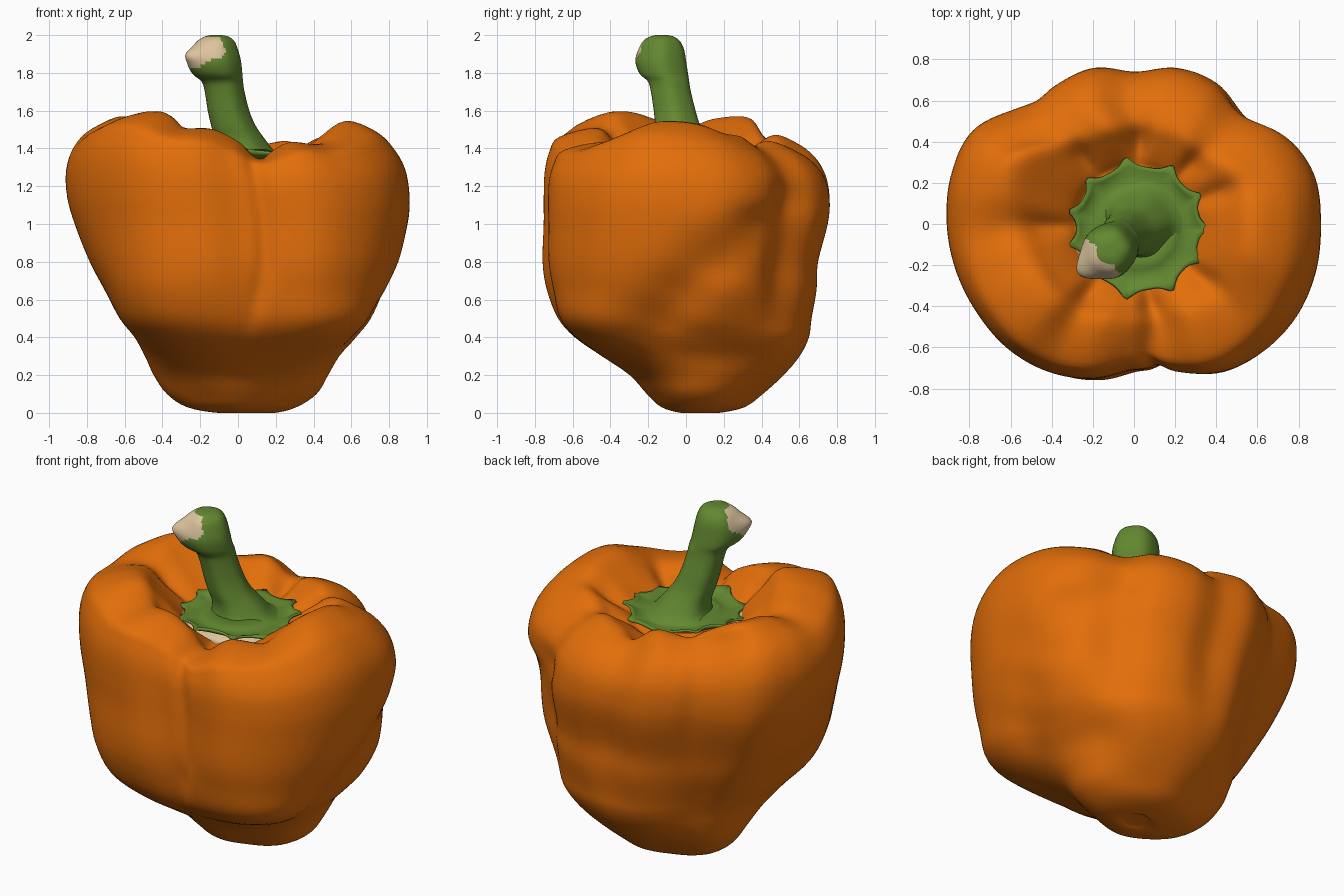
import bpy, bmesh, math
from mathutils import Vector

if "Cube" in bpy.data.objects:
    bpy.data.objects.remove(bpy.data.objects["Cube"])


def material(name, rgb):
    m = bpy.data.materials.new(name)
    m.diffuse_color = (*rgb, 1)
    m.use_nodes = True
    m.node_tree.nodes["Principled BSDF"].inputs["Base Color"].default_value = m.diffuse_color
    return m


ORANGE = material("orange skin", (0.76, 0.155, 0.003))
GREEN = material("green stem", (0.125, 0.25, 0.03))
BEIGE = material("dry beige", (0.72, 0.55, 0.34))


def smooth(x, lo, hi):
    t = min(1, max(0, (x - lo) / (hi - lo)))
    return t * t * (3 - 2 * t)


def gap(a, b):
    """Smallest difference of two angles in degrees."""
    return (a - b + 180) % 360 - 180


def bump(x, width):
    return math.exp(-(x / width) ** 2)


def catmull(a, b, c, d, t):
    return 0.5 * (2 * b + (c - a) * t + (2 * a - 5 * b + 4 * c - d) * t * t
                  + (3 * b - a - 3 * c + d) * t ** 3)


def around(table, deg):
    """Smooth periodic lookup in a table of values round the axis."""
    n = len(table)
    p = (deg % 360) / 360 * n
    i = int(p)
    return catmull(*[table[(i + k) % n] for k in (-1, 0, 1, 2)], p - i)


def loft(name, rings, mats, pick=None):
    """Skin a list of closed rings of points."""
    bm = bmesh.new()
    vs = [[bm.verts.new(p) for p in ring] for ring in rings]
    n = len(vs[0])
    for r0, r1 in zip(vs, vs[1:]):
        for i in range(n):
            bm.faces.new((r0[i], r0[(i + 1) % n], r1[(i + 1) % n], r1[i]))
    bmesh.ops.remove_doubles(bm, verts=bm.verts, dist=1e-5)
    bmesh.ops.recalc_face_normals(bm, faces=bm.faces)
    for f in bm.faces:
        f.smooth = True
        if pick:
            f.material_index = pick(f.calc_center_median())
    me = bpy.data.meshes.new(name)
    bm.to_mesh(me)
    bm.free()
    for m in mats:
        me.materials.append(m)
    ob = bpy.data.objects.new(name, me)
    bpy.context.collection.objects.link(ob)
    return ob


# ---- Pepper body: side extents by height, outline and shoulder height by angle
LEVEL = [0, .03, .1, .2, .3, .4, .5, .65, .8, 1.0, 1.15, 1.3, 1.42, 1.5]
RIGHT = [.19, .30, .40, .46, .52, .62, .71, .80, .855, .895, .905, .88, .81, .72]
LEFT = [.10, .26, .36, .43, .48, .54, .62, .70, .78, .86, .90, .905, .865, .78]
BACK = [.17, .30, .39, .50, .59, .65, .67, .695, .70, .75, .76, .74, .68, .59]
FRONT = [.02, .12, .19, .28, .43, .58, .665, .72, .75, .75, .75, .745, .72, .67]
OUTLINE = [.91, .91, .86, .765, .79, .78, .735, .78, .775, .80, .905, .92,
           .91, .895, .878, .865, .835, .785, .715, .75, .84, .885, .912, .917]
SHOULDER = [1.54, 1.51, 1.47, 1.43, 1.44, 1.42, 1.40, 1.47, 1.46, 1.49, 1.565, 1.56,
            1.52, 1.55, 1.59, 1.59, 1.52, 1.50, 1.44, 1.36, 1.43, 1.43, 1.48, 1.54]
CREASES = [20, 46, 86, 128, 182, 236, 281, 322]
# swellings and hollows of the lower sides: angle, spread, height, spread, amount
LUMPS = [(47, 18, .33, .16, .045), (225, 28, .55, .24, .075),
         (315, 26, .45, .18, .09), (135, 24, .48, .2, -.05)]


def oval(a, b, t, n=2.2):
    return (abs(math.cos(t) / a) ** n + abs(math.sin(t) / b) ** n) ** (-1 / n)


def body_line(deg):
    """Control points from the base, over the shoulder, into the hollow."""
    t = math.radians(deg)
    d = Vector((math.cos(t), math.sin(t), 0))
    big, high = around(OUTLINE, deg), around(SHOULDER, deg)
    fix = big / oval(.907, .755, t)
    crease = max(bump(gap(deg, c), 7) for c in CREASES)
    pts = [Vector((.05, .08, .012)), Vector((.05, .08, .01)) + d * .06]
    for z, xp, xm, yp, ym in zip(LEVEL, RIGHT, LEFT, BACK, FRONT):
        r = oval((xp + xm) / 2, (yp + ym) / 2, t)
        r *= 1 + (fix - 1) * smooth(z, .2, .85)
        r += sum(k * bump(gap(deg, a), w) * bump(z - h, s) for a, w, h, s, k in LUMPS) * smooth(z, 0, .2)
        # slanting valley on the right
        r -= .05 * bump(gap(deg, 45 - (1.2 - z) * 82), 14) * smooth(z, .25, .5) * (1 - smooth(z, 1.0, 1.35))
        # narrow front seam, back seam, base lobes
        r -= .03 * bump(gap(deg, 280 - 9 * (1 - smooth(z, .4, .9))), 4) * smooth(z, .3, .8)
        r -= .02 * bump(gap(deg, 128), 6) * smooth(z, .6, 1.1)
        r += .018 * math.cos(4 * t + .6) * (1 - smooth(z, .2, .5)) * smooth(z, -.05, .1)
        zz = z if z < 1 else 1 + (z - 1) * (high - 1) / .55
        pts.append(Vector(((xp - xm) / 2, (yp - ym) / 2, zz)) + d * r)
    rp = max(.49, big * (.63 + .08 * bump(gap(deg, 153), 25)))
    mid = .32 + (rp - .32) * .5
    rise = high - 1.33
    pts.append(d * rp + Vector((0, 0, high - .02 * crease)))
    pts.append(d * mid + Vector((0, 0, 1.33 + .62 * rise - .045 * crease)))
    pts.append(d * .325 + Vector((0, 0, 1.32 + .2 * rise - .02 * crease)))
    pts.append(d * .275 + Vector((0, 0, 1.305)))
    pts.append(d * .235 + Vector((0, 0, 1.345)))
    return pts


N, SUB = 180, 4
columns = []
for i in range(N):
    p = body_line(i * 360 / N)
    q = [p[0]] + p + [p[-1]]
    col = [catmull(*q[k:k + 4], s / SUB) for k in range(len(p) - 1) for s in range(SUB)]
    col.append(p[-1])
    for v in col:
        v.z = max(v.z, 0)
    columns.append(col)


def pale_floor(c):
    """Pale flesh showing under the front of the calyx."""
    return 1 if c.z > 1.15 and c.xy.length < .305 and c.y < -.12 else 0


loft("pepper_body", list(zip(*columns)), [ORANGE, BEIGE], pale_floor)

# ---- Calyx: thin leafy dish with a pointed, slightly raised rim
calyx = []
M = 120
for r, z, spike in [(.14, 1.39, 0), (.2, 1.355, 0), (.25, 1.35, .01),
                    (.285, 1.365, .025), (.305, 1.375, .055)]:
    ring = []
    for i in range(M):
        t = i * math.tau / M
        tooth = abs(math.sin(5.5 * t + .5 * math.sin(2 * t)))
        tooth = (1 - tooth) ** 1.5
        rr = r + spike * (tooth - .1)
        zz = z + spike * .3 * math.sin(3 * t)
        ring.append((.02 + rr * math.cos(t), -.02 + rr * math.sin(t), zz))
    calyx.append(ring)
leaf = loft("calyx", calyx, [GREEN])
thick = leaf.modifiers.new("thickness", 'SOLIDIFY')
thick.thickness = .014
thick.offset = 0

# ---- Stem: flared base, leaning shaft, swollen head with a dry cut end
STEM = [(.03, 0, 1.355, .21), (.025, 0, 1.385, .165), (.005, -.018, 1.45, .134),
        (-.027, -.043, 1.52, .118), (-.053, -.06, 1.6, .11), (-.073, -.08, 1.7, .105),
        (-.084, -.092, 1.755, .108), (-.105, -.115, 1.795, .125), (-.117, -.13, 1.86, .13),
        (-.122, -.13, 1.92, .12), (-.12, -.13, 1.965, .10), (-.115, -.128, 1.99, .068),
        (-.115, -.128, 2.0, .03), (-.115, -.128, 2.0, 0)]
CUT = Vector((-.8, -.6, 0))
q = [Vector(s) for s in [STEM[0]] + STEM + [STEM[-1]]]
path = [catmull(*q[k:k + 4], s / 4) for k in range(len(STEM) - 1) for s in range(4)] + [q[-1]]
stem_rings = []
for x, y, z, r in path:
    ring = []
    for i in range(64):
        t = i * math.tau / 64
        d = Vector((math.cos(t), math.sin(t), 0))
        a = max(0, d.dot(CUT))
        ridge = 1 + .025 * math.cos(5 * t)
        # blunt lip low on the head, small tip above it
        push = .035 * a * a * bump(z - 1.84, .07) + .04 * a ** 5 * bump(z - 1.9, .04)
        push *= min(1, r / .1)
        ring.append(Vector((x, y, min(z, 2))) + d * max(0, r) * ridge + CUT * push)
    stem_rings.append(ring)


def dry_end(c):
    d = c - Vector((-.118, -.13, 1.9))
    wave = .012 * math.sin(55 * c.z) + .008 * math.sin(70 * c.x)
    low = 1.825 + .05 * smooth(abs(d.x * .6 - d.y * .8), .03, .12)
    return 1 if low < c.z < 1.99 and d.dot(Vector((-.68, -.68, .28))) > .048 + wave else 0


loft("stem", stem_rings, [GREEN, BEIGE], dry_end)
